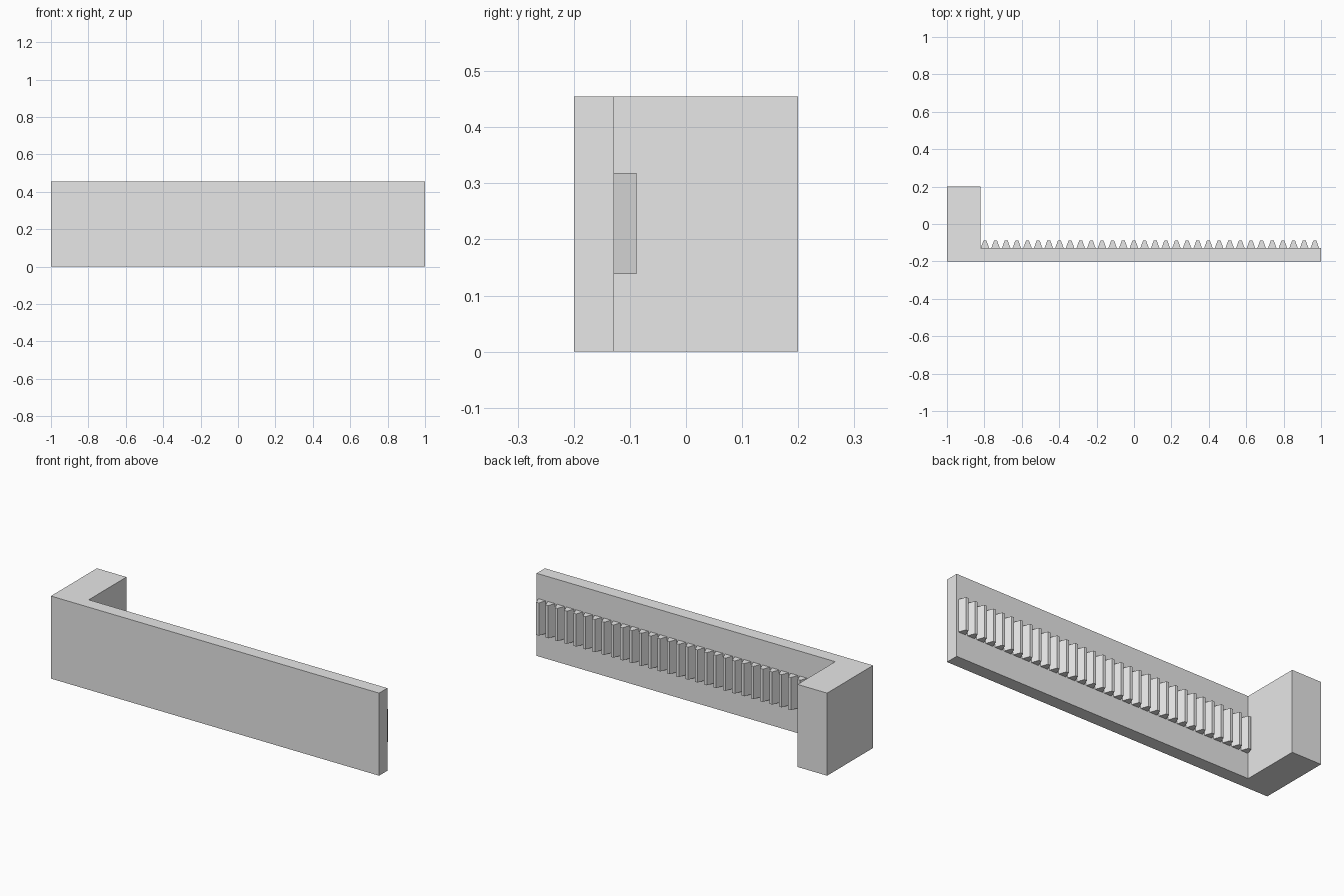
import bpy
import bmesh

default_cube = bpy.data.objects.get("Cube")
if default_cube:
    bpy.data.objects.remove(default_cube, do_unlink=True)

# Single plain grey
grey = bpy.data.materials.new("light_grey")
grey.use_nodes = True
colour = (0.8, 0.8, 0.8, 1)
grey.diffuse_color = colour
grey.node_tree.nodes["Principled BSDF"].inputs["Base Color"].default_value = colour


def extrude_profile(name, points, bottom, top):
    """Extrude a flat outline (x, y) upwards between two heights."""
    bm = bmesh.new()
    face = bm.faces.new([bm.verts.new((x, y, bottom)) for x, y in points])
    result = bmesh.ops.extrude_face_region(bm, geom=[face])
    raised = [v for v in result["geom"] if isinstance(v, bmesh.types.BMVert)]
    bmesh.ops.translate(bm, verts=raised, vec=(0, 0, top - bottom))
    bmesh.ops.recalc_face_normals(bm, faces=bm.faces)
    mesh = bpy.data.meshes.new(name)
    bm.to_mesh(mesh)
    bm.free()
    mesh.materials.append(grey)
    obj = bpy.data.objects.new(name, mesh)
    bpy.context.collection.objects.link(obj)
    return obj


# L-shaped body: long bar with a thick end block
PLATE_BACK = -0.128
BLOCK_INNER = -0.82
extrude_profile("rack_body", [
    (-1, -0.2), (1, -0.2), (1, PLATE_BACK),
    (BLOCK_INNER, PLATE_BACK), (BLOCK_INNER, 0.2), (-1, 0.2),
], 0, 0.455)

# Row of tapered rack teeth along the back of the bar
TEETH = 32
PITCH = 0.0569
ROOT, TIP = 0.0224, 0.0078
FIRST = -0.797
tooth_row = extrude_profile("rack_teeth", [
    (FIRST - ROOT, PLATE_BACK), (FIRST + ROOT, PLATE_BACK),
    (FIRST + TIP, -0.088), (FIRST - TIP, -0.088),
], 0.138, 0.318)
repeat = tooth_row.modifiers.new("repeat_teeth", "ARRAY")
repeat.count = TEETH
repeat.use_relative_offset = False
repeat.use_constant_offset = True
repeat.constant_offset_displace = (PITCH, 0, 0)
